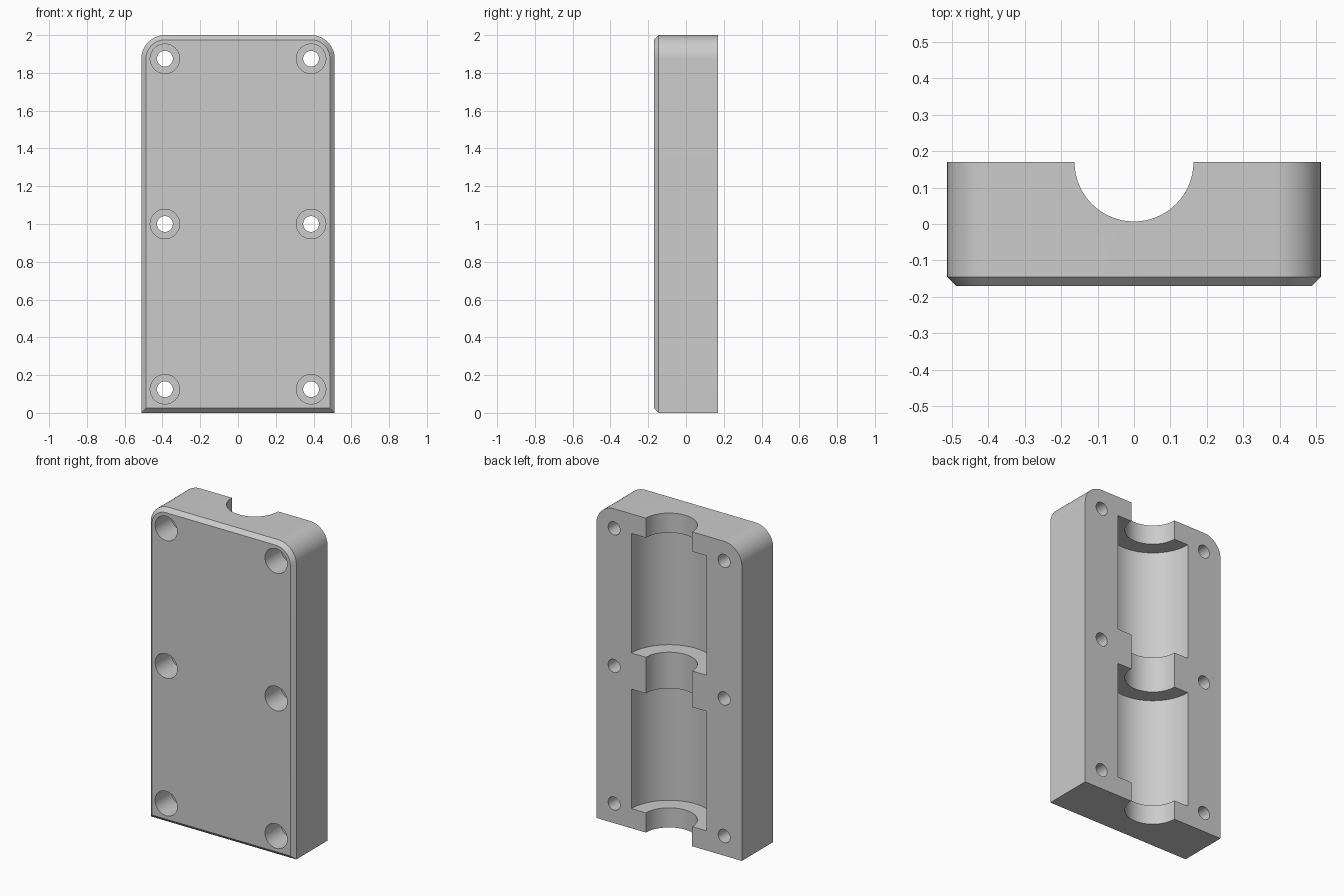
import bpy, bmesh, math
from mathutils import Matrix, Vector

cube = bpy.data.objects.get("Cube")
if cube:
    bpy.data.objects.remove(cube, do_unlink=True)

HALF_W, HALF_D, HEIGHT = 0.512, 0.17, 2.0
CORNER, CHAMFER = 0.125, 0.025

grey = bpy.data.materials.new("plain grey")
grey.use_nodes = True
grey.diffuse_color = (0.6, 0.6, 0.6, 1)
grey.node_tree.nodes["Principled BSDF"].inputs["Base Color"].default_value = (0.6, 0.6, 0.6, 1)


def make_object(name, bm):
    bmesh.ops.recalc_face_normals(bm, faces=bm.faces[:])
    mesh = bpy.data.meshes.new(name)
    bm.to_mesh(mesh)
    bm.free()
    mesh.materials.append(grey)
    obj = bpy.data.objects.new(name, mesh)
    bpy.context.collection.objects.link(obj)
    return obj


def outline(inset, steps=16):
    """Block outline in x and z: square bottom corners, rounded top corners."""
    w, r = HALF_W - inset, CORNER - inset
    pts = [(-w, inset), (w, inset)]
    for side in (0, 1):
        cx = (HALF_W - CORNER) * (1 - 2 * side)
        for i in range(steps + 1):
            a = math.pi / 2 * (side + i / steps)
            pts.append((cx + r * math.cos(a), HEIGHT - CORNER + r * math.sin(a)))
    return pts


def lathe(name, profile, matrix, steps):
    """Revolve (radius, height) steps around z, then place with the matrix."""
    bm = bmesh.new()
    rings = [[bm.verts.new(matrix @ Vector((r * math.cos(math.tau * i / steps),
                                            r * math.sin(math.tau * i / steps), h)))
              for i in range(steps)] for r, h in profile]
    for a, b in zip(rings, rings[1:]):
        for i in range(steps):
            j = (i + 1) % steps
            bm.faces.new((a[i], a[j], b[j], b[i]))
    bm.faces.new(rings[0])
    bm.faces.new(rings[-1])
    return make_object(name, bm)


def cut(target, cutter):
    cutter.hide_render = True
    mod = target.modifiers.new("cut", 'BOOLEAN')
    mod.operation, mod.solver, mod.object = 'DIFFERENCE', 'EXACT', cutter
    bpy.context.view_layer.objects.active = target
    bpy.ops.object.modifier_apply(modifier=mod.name)
    bpy.data.objects.remove(cutter, do_unlink=True)


# Block with a chamfer around the front face
bm = bmesh.new()
loops = [[bm.verts.new((x, y, z)) for x, z in outline(inset)]
         for inset, y in ((CHAMFER, -HALF_D), (0, CHAMFER - HALF_D), (0, HALF_D))]
for a, b in zip(loops, loops[1:]):
    for i in range(len(a)):
        j = (i + 1) % len(a)
        bm.faces.new((a[i], a[j], b[j], b[i]))
bm.faces.new(loops[0])
bm.faces.new(loops[-1])
block = make_object("housing_half", bm)

# Stepped half-round channel with two wide chambers in the back
NARROW, WIDE = 0.163, 0.265
profile = [(NARROW, -0.1)]
for low, high in ((0.125, 0.885), (1.115, 1.875)):
    profile += [(NARROW, low), (WIDE, low), (WIDE, high), (NARROW, high)]
profile.append((NARROW, HEIGHT + 0.1))
cut(block, lathe("channel_cutter", profile, Matrix.Translation((0, HALF_D, 0)), 96))

# Six counterbored screw holes, wide at the front
SCREW, HEAD, HEAD_DEPTH = 0.042, 0.078, 0.16
to_back = Matrix.Rotation(-math.pi / 2, 4, 'X')
for x in (-0.387, 0.387):
    for z in (0.125, 1.0, 1.875):
        place = Matrix.Translation((x, -HALF_D, z)) @ to_back
        cut(block, lathe("screw_cutter", [(HEAD, -0.1), (HEAD, HEAD_DEPTH),
                                          (SCREW, HEAD_DEPTH), (SCREW, 0.5)], place, 40))

# Smooth the curved walls, keep the edges crisp
bpy.ops.object.select_all(action='DESELECT')
block.select_set(True)
bpy.context.view_layer.objects.active = block
bpy.ops.object.shade_smooth_by_angle(angle=math.radians(30))
